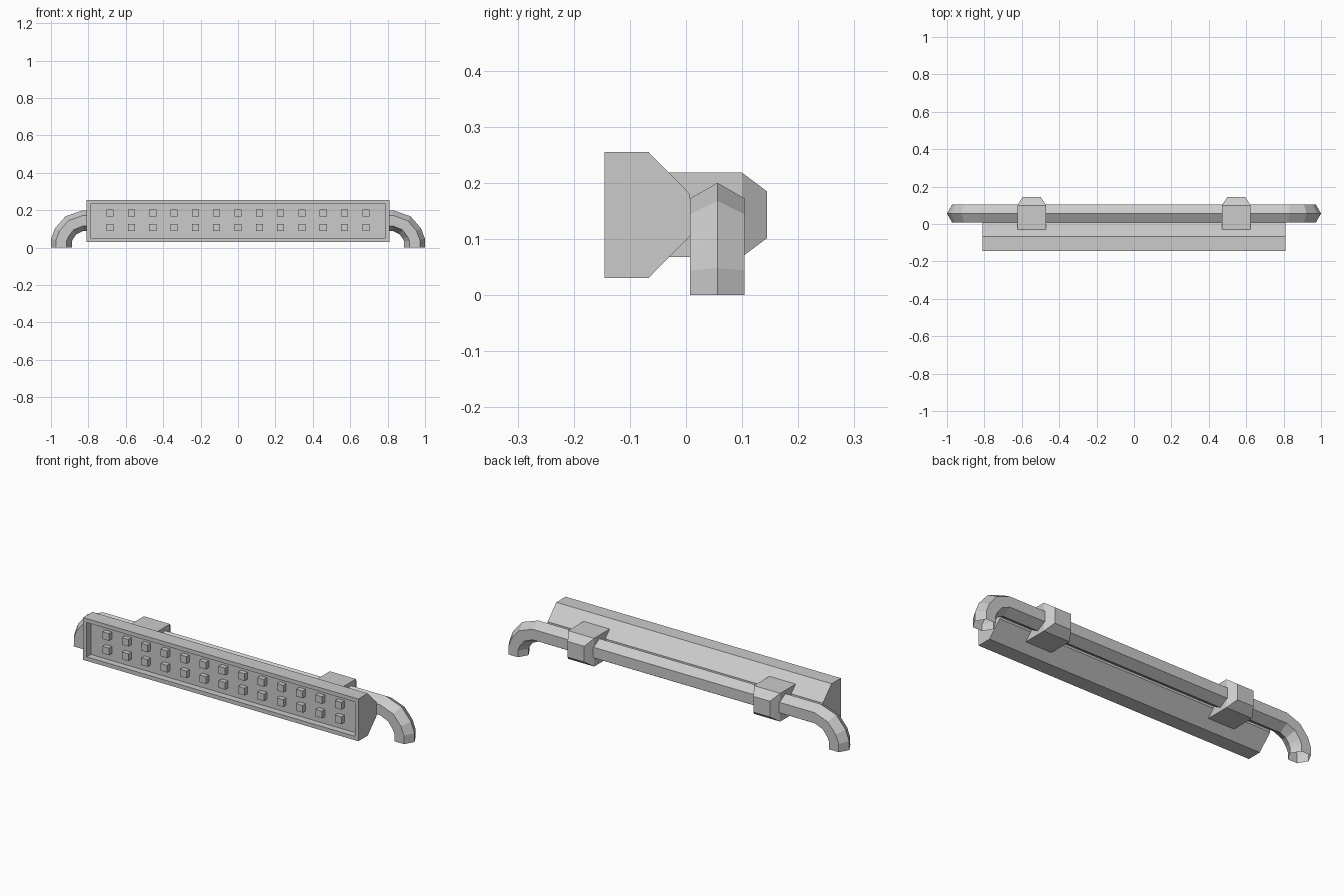
import bpy, bmesh
from math import sin, cos, pi
from mathutils import Vector

if "Cube" in bpy.data.objects:
    bpy.data.objects.remove(bpy.data.objects["Cube"])


def make_object(name, bm):
    bmesh.ops.recalc_face_normals(bm, faces=bm.faces)
    mesh = bpy.data.meshes.new(name)
    bm.to_mesh(mesh)
    bm.free()
    obj = bpy.data.objects.new(name, mesh)
    bpy.context.collection.objects.link(obj)
    return obj


def add_box(bm, x, y, z):
    verts = bmesh.ops.create_cube(bm, size=1)["verts"]
    for v in verts:
        v.co = Vector([(r[0] + r[1]) / 2 + c * (r[1] - r[0])
                       for c, r in zip(v.co, (x, y, z))])


# Housing: extruded side profile with a recessed front
profile = [(-0.145, 0.03), (-0.145, 0.255), (-0.067, 0.255),
           (0.007, 0.18), (0.007, 0.105), (-0.067, 0.03)]
bm = bmesh.new()
end = bm.faces.new([bm.verts.new((-0.81, y, z)) for y, z in profile])
ext = bmesh.ops.extrude_face_region(bm, geom=[end], use_keep_orig=True)
bmesh.ops.translate(bm, vec=(1.62, 0, 0),
                    verts=[g for g in ext["geom"] if isinstance(g, bmesh.types.BMVert)])
bmesh.ops.recalc_face_normals(bm, faces=bm.faces)
front = min(bm.faces, key=lambda f: f.calc_center_median().y)
bmesh.ops.inset_region(bm, faces=[front], thickness=0.03)
ext = bmesh.ops.extrude_discrete_faces(bm, faces=[front])
bmesh.ops.translate(bm, vec=(0, 0.035, 0), verts=ext["faces"][0].verts[:])
make_object("light_housing", bm)

# Lamps: two rows of small blocks on the recess floor
bm = bmesh.new()
for i in range(13):
    for z in (0.108, 0.185):
        x = (i - 6) * 0.114
        add_box(bm, (x - 0.019, x + 0.019), (-0.135, -0.109), (z - 0.019, z + 0.019))
make_object("lamps", bm)

# Support tube: hexagonal section swept along a bent path, open ends
half = [(0.944, 0.0, 0), (0.944, 0.04, 8), (0.93, 0.075, 30),
        (0.893, 0.12, 58), (0.83, 0.144, 90)]
path = [(-x, z, -a) for x, z, a in half] + [(x, z, a) for x, z, a in reversed(half)]
bm = bmesh.new()
rings = []
for x, z, a in path:
    t = abs(a) * pi / 180
    side = 1 if x > 0 else -1
    out = Vector((side * cos(t), 0, sin(t)))
    rings.append([bm.verts.new(Vector((x, 0.056, z)) + out * 0.056 * cos(k * pi / 3)
                               + Vector((0, 0.056 * sin(k * pi / 3), 0)))
                  for k in range(6)])
for a, b in zip(rings, rings[1:]):
    for k in range(6):
        n = (k + 1) % 6
        bm.faces.new((a[k], a[n], b[n], b[k]))
make_object("support_tube", bm)

# Clamps: block around the tube with a tapered back
for side, name in ((-1, "left_clamp"), (1, "right_clamp")):
    bm = bmesh.new()
    cx = side * 0.547
    add_box(bm, (cx - 0.077, cx + 0.077), (-0.03, 0.1), (0.068, 0.218))
    back = max(bm.faces, key=lambda f: f.calc_center_median().y)
    cap = bmesh.ops.extrude_discrete_faces(bm, faces=[back])["faces"][0]
    for v in cap.verts:
        v.co = Vector((cx + (v.co.x - cx) * 0.63, 0.144, 0.143 + (v.co.z - 0.143) * 0.56))
    make_object(name, bm)
